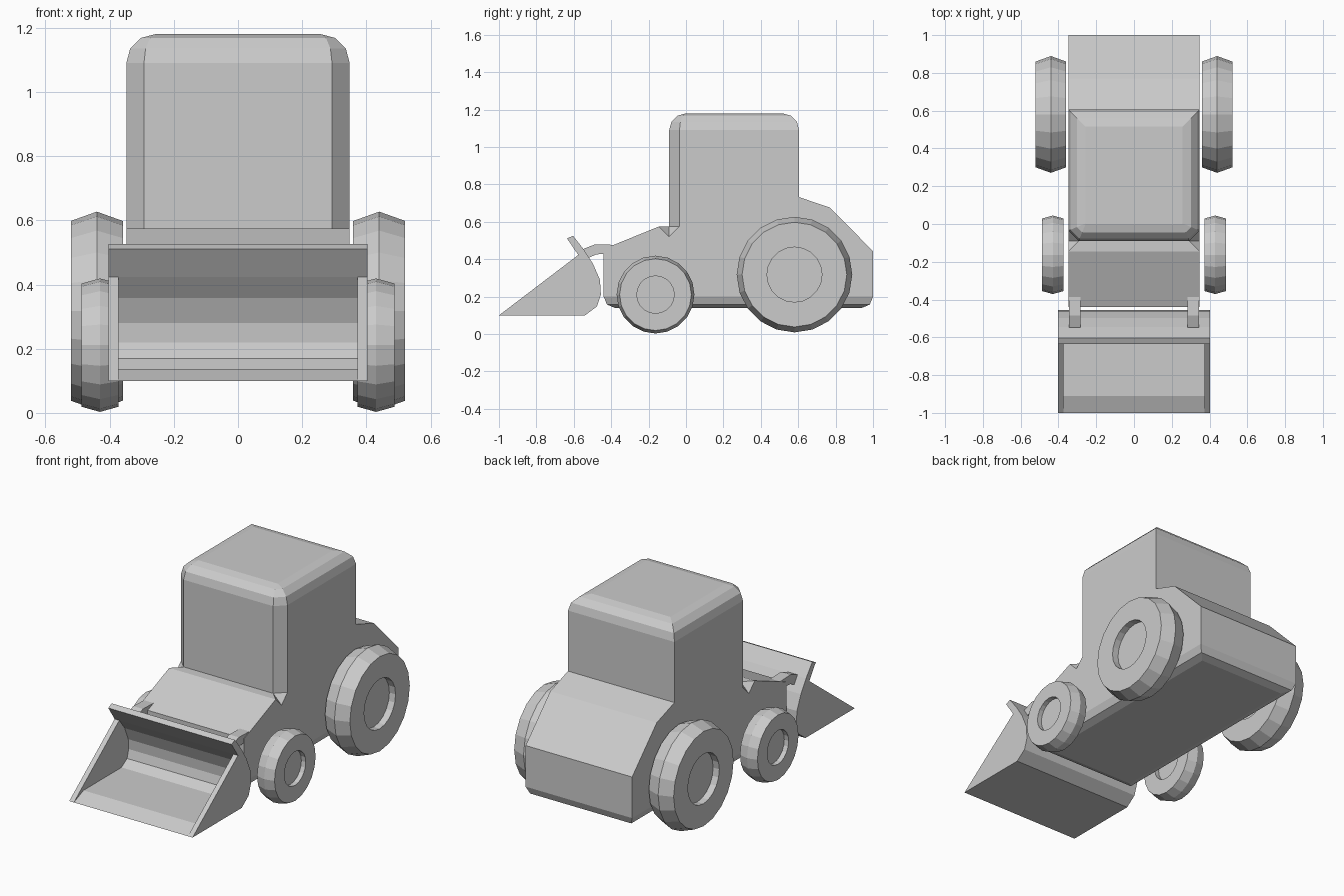
import bpy, bmesh
from math import cos, sin, pi

if "Cube" in bpy.data.objects:
    bpy.data.objects.remove(bpy.data.objects["Cube"])

W = 0.348  # half width of the body and cab


def finish(bm, name):
    bmesh.ops.recalc_face_normals(bm, faces=bm.faces)
    me = bpy.data.meshes.new(name)
    bm.to_mesh(me)
    bm.free()
    ob = bpy.data.objects.new(name, me)
    bpy.context.collection.objects.link(ob)
    return ob


def prism(name, profile, x0, x1):
    """Extrude a (y, z) outline from x0 to x1."""
    bm = bmesh.new()
    a = [bm.verts.new((x0, y, z)) for y, z in profile]
    b = [bm.verts.new((x1, y, z)) for y, z in profile]
    n = len(profile)
    bm.faces.new(a)
    bm.faces.new(b)
    for i in range(n):
        j = (i + 1) % n
        bm.faces.new((a[i], a[j], b[j], b[i]))
    return finish(bm, name)


def bevel(bm, test, offset, segments):
    edges = [e for e in bm.edges if test(*[v.co for v in e.verts])]
    bmesh.ops.bevel(bm, geom=edges, offset=offset, offset_type='OFFSET',
                    segments=segments, profile=0.5, affect='EDGES')


# Body: hood, chassis and rear deck, open under the cab, notched at the cab's front corners
C = 0.055
outline = [(-0.44, 0.14), (1, 0.14), (1, 0.443), (0.77, 0.676), (0.605, 0.732), (0.605, 0.575),
           (-0.09 + C, 0.575), (-0.09, 0.575 - C), (-0.09 - C, 0.575), (-0.44, 0.455)]
bm = bmesh.new()
sides, inner = [], []
for s in (-1, 1):
    ring = [bm.verts.new((s * W, y, z)) for y, z in outline]
    q = bm.verts.new((s * (W - C), -0.09, 0.575))
    bm.faces.new(ring)
    bm.faces.new((ring[6], ring[7], q))
    bm.faces.new((ring[7], ring[8], q))
    sides.append(ring)
    inner.append(q)
a, b = sides
bm.faces.new((a[8], b[8], inner[1], inner[0]))
for i in (0, 1, 2, 3, 8, 9):
    j = (i + 1) % len(outline)
    bm.faces.new((a[i], a[j], b[j], b[i]))
bmesh.ops.recalc_face_normals(bm, faces=bm.faces)
bevel(bm, lambda p, q: p.z < 0.15 and q.z < 0.15, 0.06, 2)
finish(bm, "body")

# Cab: chamfered front corners, rounded roof edge
bm = bmesh.new()
bmesh.ops.create_cube(bm, size=1)
for v in bm.verts:
    v.co = (v.co.x * 2 * W, 0.2575 + v.co.y * 0.695, 0.8775 + v.co.z * 0.605)
bevel(bm, lambda p, q: p.y < 0 and q.y < 0 and abs(p.z - q.z) > 0.3, C, 1)
bevel(bm, lambda p, q: p.z > 1.17 and q.z > 1.17, 0.09, 3)
bm.normal_update()
bmesh.ops.delete(bm, geom=[f for f in bm.faces if all(v.co.z < 0.58 for v in f.verts)],
                 context='FACES_ONLY')
finish(bm, "cab")


# Wheels: lathed crowned tyre with recessed hub on both faces
def wheel(name, x, y, z, r, edge, hub, half, n=20):
    section = [(hub, -half * 0.5), (hub, -half), (edge, -half), (r, 0),
               (edge, half), (hub, half), (hub, half * 0.5)]
    bm = bmesh.new()
    rings = [[bm.verts.new((x + dx, y + rad * cos(2 * pi * k / n), z + rad * sin(2 * pi * k / n)))
              for k in range(n)] for rad, dx in section]
    for p, q in zip(rings, rings[1:]):
        for k in range(n):
            m = (k + 1) % n
            bm.faces.new((p[k], p[m], q[m], q[k]))
    bm.faces.new(rings[0])
    bm.faces.new(rings[-1])
    finish(bm, name)


for s, side in ((-1, "left"), (1, "right")):
    wheel("rear_wheel_" + side, s * 0.44, 0.58, 0.318, 0.309, 0.28, 0.147, 0.081)
    wheel("front_wheel_" + side, s * 0.43, -0.163, 0.211, 0.208, 0.192, 0.1, 0.057)

# Bucket: curved shell plus side plates filling the inner curve
outer = [(-1, 0.10), (-0.54, 0.10), (-0.476, 0.148), (-0.455, 0.21), (-0.46, 0.29),
         (-0.497, 0.375), (-0.545, 0.45), (-0.604, 0.526)]
curve = [(-0.576, 0.423), (-0.525, 0.358), (-0.492, 0.28), (-0.488, 0.22),
         (-0.503, 0.17), (-0.555, 0.137), (-0.91, 0.137)]
prism("bucket_shell", outer + [(-0.636, 0.511)] + curve, -0.403, 0.403)

# Arms joining the hood to the bucket
arm = [(-0.385, 0.477), (-0.485, 0.48), (-0.545, 0.457), (-0.565, 0.44),
       (-0.525, 0.405), (-0.48, 0.426), (-0.42, 0.43)]
for s, side in ((-1, "left"), (1, "right")):
    prism("bucket_side_" + side, [outer[0]] + curve, s * 0.373, s * 0.403)
    prism("lift_arm_" + side, arm, s * 0.282, s * 0.345)
